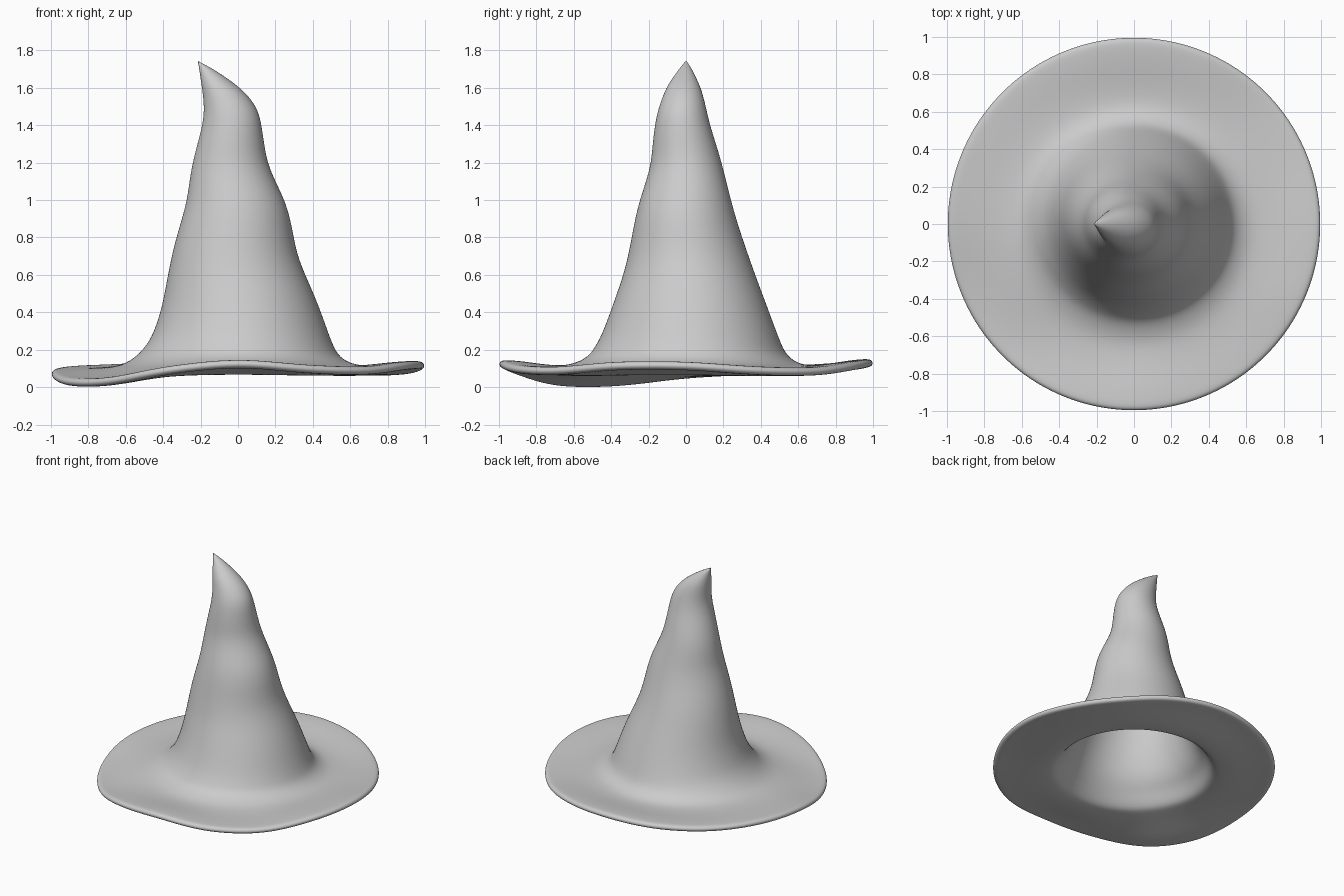
import bpy, bmesh, math

if "Cube" in bpy.data.objects:
    bpy.data.objects.remove(bpy.data.objects["Cube"])

SEG = 48
THICK = 0.045

# brim edge height every 22.5 degrees, counter-clockwise from +x
EDGE = [.115, .09, .085, .115, .13, .115, .10, .09,
        .07, .028, .03, .09, .125, .097, .088, .115]

# crown slices: z, x min, x max, y min, y max
CROWN = [
    (.16, -.55, .545, -.525, .55),
    (.21, -.50, .515, -.49, .517),
    (.28, -.455, .487, -.45, .49),
    (.40, -.415, .445, -.405, .445),
    (.50, -.393, .405, -.37, .408),
    (.60, -.375, .36, -.335, .37),
    (.70, -.355, .32, -.31, .335),
    (.80, -.33, .298, -.29, .30),
    (.90, -.30, .28, -.272, .268),
    (1.0, -.273, .25, -.247, .24),
    (1.1, -.26, .20, -.213, .215),
    (1.2, -.243, .157, -.186, .19),
    (1.3, -.217, .14, -.178, .16),
    (1.4, -.19, .126, -.166, .128),
    (1.48, -.181, .108, -.15, .11),
    (1.55, -.186, .062, -.125, .093),
    (1.61, -.194, .0, -.10, .075),
    (1.67, -.203, -.085, -.058, .045),
    (1.71, -.209, -.15, -.028, .025),
    (1.735, -.213, -.20, -.007, .007),
]


def edge_height(a):
    # periodic smooth interpolation of the brim wave
    t = (a / (2 * math.pi) * 16) % 16
    i = int(t)
    f = t - i
    p0, p1, p2, p3 = (EDGE[(i + k) % 16] for k in (-1, 0, 1, 2))
    return p1 + .5 * f * (p2 - p0 + f * (2*p0 - 5*p1 + 4*p2 - p3 + f * (3*(p1 - p2) + p3 - p0)))


def brim_ring(r, dz, base):
    w = min(max((r - .58) / .40, 0), 1)
    w = w * w * (3 - 2 * w)
    ring = []
    for k in range(SEG):
        a = 2 * math.pi * k / SEG
        z = base * (1 - w) + edge_height(a) * w + dz
        ring.append((r * math.cos(a), r * math.sin(a), z))
    return ring


def crown_ring(z, x0, x1, y0, y1, inset=0):
    cx, cy = (x0 + x1) / 2, (y0 + y1) / 2
    rx, ry = (x1 - x0) / 2 - inset, (y1 - y0) / 2 - inset
    return [(cx + rx * math.cos(2 * math.pi * k / SEG),
             cy + ry * math.sin(2 * math.pi * k / SEG), z) for k in range(SEG)]


h = THICK / 2
rings = []
# hollow inside of the crown, top to bottom
rings += [crown_ring(*s, inset=THICK) for s in reversed(CROWN[:16])]
# brim underside, rolled edge, brim top
rings += [brim_ring(r, -h, b) for r, b in
          ((.55, .10), (.60, .088), (.68, .082), (.77, .082), (.86, .085), (.93, .09), (.975, .09))]
rings += [brim_ring(.993, -h * .7, .09), brim_ring(1.001, 0, .09), brim_ring(.993, h * .7, .09)]
rings += [brim_ring(r, h, b) for r, b in
          ((.975, .09), (.93, .09), (.86, .085), (.77, .083), (.68, .088), (.61, .10))]
# crown outside, bottom to top
rings += [crown_ring(*s) for s in CROWN]

bm = bmesh.new()
loops = [[bm.verts.new(p) for p in ring] for ring in rings]
for a, b in zip(loops, loops[1:]):
    for k in range(SEG):
        n = (k + 1) % SEG
        bm.faces.new((a[k], a[n], b[n], b[k]))
inner_top = bm.verts.new((-.10, -.01, 1.59))
tip = bm.verts.new((-.216, 0, 1.745))
for k in range(SEG):
    n = (k + 1) % SEG
    bm.faces.new((loops[0][n], loops[0][k], inner_top))
    bm.faces.new((loops[-1][k], loops[-1][n], tip))
bmesh.ops.recalc_face_normals(bm, faces=bm.faces)
for f in bm.faces:
    f.smooth = True

mesh = bpy.data.meshes.new("pointed_hat")
bm.to_mesh(mesh)
bm.free()
hat = bpy.data.objects.new("pointed_hat", mesh)
bpy.context.collection.objects.link(hat)
sub = hat.modifiers.new("smooth", 'SUBSURF')
sub.levels = sub.render_levels = 2
